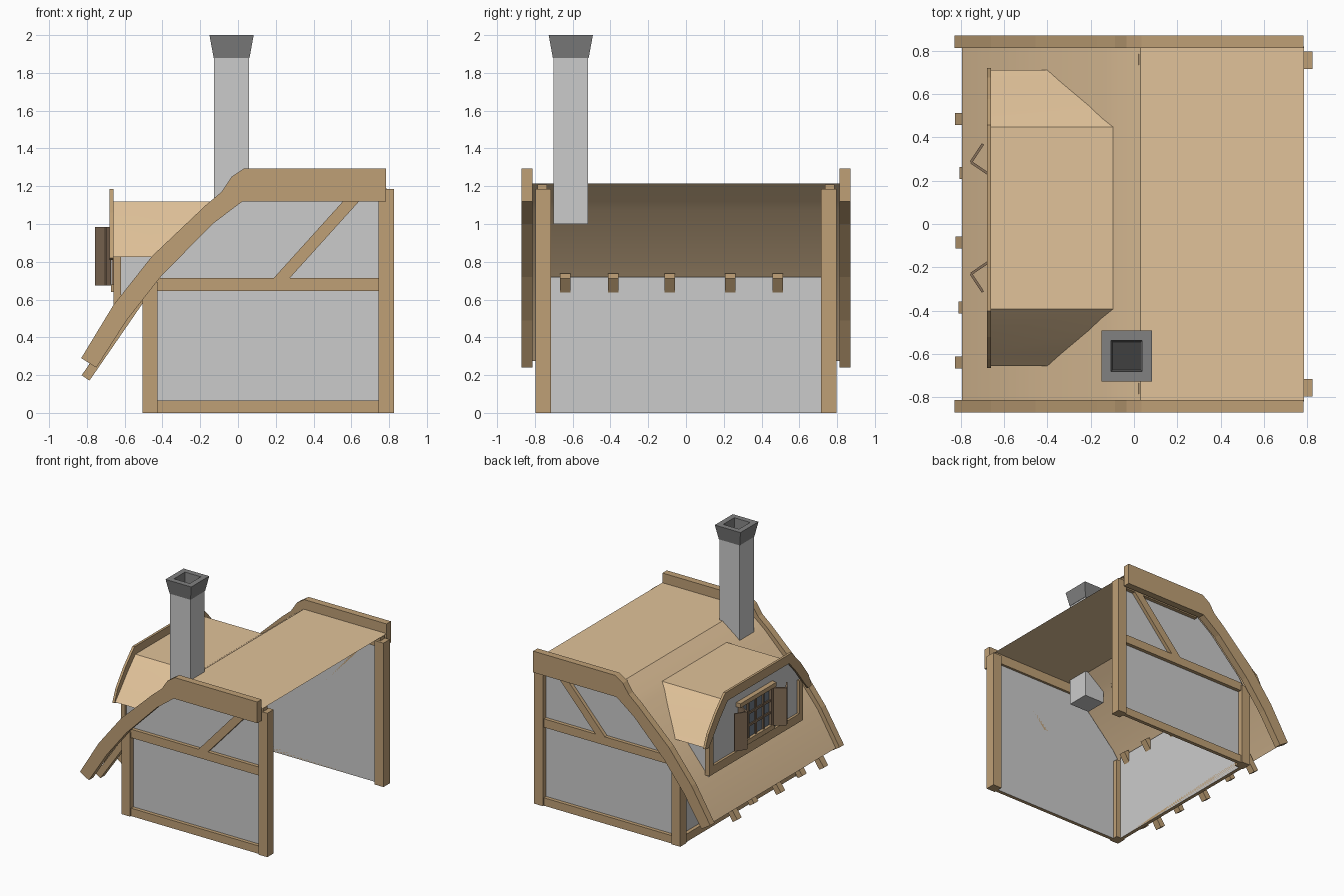
import bpy, bmesh, math
from mathutils import Vector

if "Cube" in bpy.data.objects:
    bpy.data.objects.remove(bpy.data.objects["Cube"])


def material(name, rgb):
    m = bpy.data.materials.new(name)
    m.diffuse_color = (*rgb, 1)
    m.use_nodes = True
    m.node_tree.nodes["Principled BSDF"].inputs["Base Color"].default_value = m.diffuse_color
    return m


WOOD = material("timber", (0.52, 0.35, 0.18))
ROOF = material("roof_boards", (0.75, 0.54, 0.32))
DARK = material("dark_timber", (0.24, 0.16, 0.10))
CAP = material("dark_stone", (0.22, 0.22, 0.22))
SOOT = material("soot", (0.05, 0.05, 0.05))
GLASS = material("glass", (0.16, 0.20, 0.24))


def mesh(name, verts, faces, mat=None, fix=True):
    me = bpy.data.meshes.new(name)
    me.from_pydata([tuple(v) for v in verts], [], faces)
    if fix:
        bm = bmesh.new()
        bm.from_mesh(me)
        bmesh.ops.recalc_face_normals(bm, faces=bm.faces)
        bm.to_mesh(me)
        bm.free()
    ob = bpy.data.objects.new(name, me)
    bpy.context.collection.objects.link(ob)
    if mat:
        me.materials.append(mat)
    return ob


def place(axis, p, t):
    # put a 2D point on the plane across the given axis
    return {"x": (t, p[0], p[1]), "y": (p[0], t, p[1]), "z": (p[0], p[1], t)}[axis]


def prism(name, pts, axis, a, b, mat=None):
    n = len(pts)
    v = [place(axis, p, a) for p in pts] + [place(axis, p, b) for p in pts]
    f = [tuple(range(n)), tuple(range(2 * n - 1, n - 1, -1))]
    f += [(i, (i + 1) % n, (i + 1) % n + n, i + n) for i in range(n)]
    return mesh(name, v, f, mat)


def panel(name, pts, axis, t, mat=None):
    return mesh(name, [place(axis, p, t) for p in pts], [tuple(range(len(pts)))], mat)


def box(name, x, y, z, mat=None):
    return prism(name, [(x[0], y[0]), (x[1], y[0]), (x[1], y[1]), (x[0], y[1])], "z", z[0], z[1], mat)


def bar(name, p, q, w, axis, a, b, mat):
    # straight bar of width w between two 2D points
    p, q = Vector(p), Vector(q)
    d = (q - p).normalized() * (w / 2)
    n = Vector((-d.y, d.x))
    return prism(name, [p + n, q + n, q - n, p - n], axis, a, b, mat)


def sheet(name, row_a, row_b, mat):
    n = len(row_a)
    ob = mesh(name, list(row_a) + list(row_b),
              [(i, i + 1, n + i + 1, n + i) for i in range(n - 1)], mat)
    bpy.ops.object.select_all(action="DESELECT")
    ob.select_set(True)
    bpy.context.view_layer.objects.active = ob
    bpy.ops.object.shade_smooth_by_angle(angle=math.radians(25))
    return ob


# main roof, one curved sheet
PROFILE = [(-0.795, 0.275), (-0.63, 0.55), (-0.425, 0.80), (-0.15, 1.075),
           (-0.09, 1.125), (-0.03, 1.17), (0.03, 1.215), (0.785, 1.215)]
sheet("main_roof", [(x, -0.82, z) for x, z in PROFILE], [(x, 0.82, z) for x, z in PROFILE], ROOF)


def roof_x(z):
    for (x0, z0), (x1, z1) in zip(PROFILE, PROFILE[1:]):
        if z0 <= z <= z1:
            return x0 + (x1 - x0) * (z - z0) / (z1 - z0)


# both gable ends: barge board, wall panel and timber frame
BARGE = [(-0.83, 0.29), (-0.66, 0.57), (-0.455, 0.83), (-0.17, 1.10), (-0.087, 1.17),
         (-0.034, 1.25), (0.034, 1.295), (0.784, 1.295), (0.784, 1.12), (0.024, 1.12),
         (-0.135, 1.0), (-0.41, 0.72), (-0.59, 0.49), (-0.75, 0.24)]
GABLE = [(-0.465, 0), (0.785, 0), (0.785, 1.19), (0.03, 1.19), (-0.15, 1.06), (-0.425, 0.785), (-0.465, 0.73)]
for s, side in ((-1, "front"), (1, "back")):
    prism(side + "_barge_board", BARGE, "y", s * 0.813, s * 0.87, WOOD)
    panel(side + "_wall", GABLE, "y", s * 0.755)
    post_y = sorted((s * 0.715, s * 0.797))
    beam_y = sorted((s * 0.755, s * 0.785))
    box(side + "_right_post", (0.745, 0.825), post_y, (0, 1.185), WOOD)
    box(side + "_left_post", (-0.505, -0.425), post_y, (0, 0.69), WOOD)
    box(side + "_base_beam", (-0.43, 0.75), beam_y, (0, 0.065), WOOD)
    box(side + "_middle_beam", (-0.43, 0.75), beam_y, (0.645, 0.715), WOOD)
    box(side + "_top_beam", (0.02, 0.783), sorted((s * 0.735, s * 0.785)), (1.13, 1.21), WOOD)
    prism(side + "_brace", [(0.19, 0.715), (0.275, 0.715), (0.65, 1.13), (0.565, 1.13)],
          "y", *beam_y, WOOD)

# low wall under the eaves
panel("left_wall", [(-0.72, 0), (0.72, 0), (0.72, 0.72), (-0.72, 0.72)], "x", -0.465)
box("left_base_beam", (-0.495, -0.465), (-0.72, 0.72), (0, 0.065), WOOD)

# rafters poking out below the eaves
for i, (y, ext) in enumerate([(-0.64, 0), (-0.385, 0.03), (-0.085, 0.005), (0.235, 0.04), (0.485, 0)]):
    bar(f"rafter_{i + 1}", (-0.807 + ext * 0.56, 0.185 + ext * 0.83), (-0.435, 0.725), 0.05,
        "y", y - 0.028, y + 0.028, WOOD)

# dormer, symmetric about YC
YC = 0.0275


def mirrored(half):
    return [(YC - d, z) for d, z in reversed(half)] + [(YC + d, z) for d, z in half]


shell = mirrored([(0.42, 1.12), (0.52, 1.015), (0.625, 0.89), (0.683, 0.825)])
sheet("dormer_roof", [(-0.665, y, z) for y, z in shell],
      [(roof_x(z), y, z) for y, z in shell], ROOF)
outer = mirrored([(0.43, 1.185), (0.55, 1.06), (0.65, 0.925), (0.693, 0.82)])
inner = mirrored([(0.40, 1.11), (0.50, 1.0), (0.60, 0.87), (0.65, 0.81)])
prism("dormer_trim", outer + inner[::-1], "x", -0.68, -0.66, WOOD)
panel("dormer_front_wall", mirrored([(0.41, 1.12), (0.51, 1.015), (0.59, 0.92), (0.59, 0.55)]), "x", -0.64)
for s, side in ((-1, "front"), (1, "back")):
    panel(side + "_dormer_cheek", [(-0.64, 0.54), (-0.64, 0.92), (roof_x(0.92), 0.92), (-0.425, 0.80)],
          "y", YC + s * 0.59)
    box(side + "_dormer_post", (-0.66, -0.62), sorted((YC + s * 0.56, YC + s * 0.61)), (0.57, 0.90), WOOD)
box("dormer_base_beam", (-0.66, -0.62), (YC - 0.61, YC + 0.61), (0.56, 0.63), WOOD)

# dormer window with glazing bars
box("window_glass", (-0.648, -0.642), (YC - 0.20, YC + 0.20), (0.68, 0.99), GLASS)
for s in (-1, 1):
    box("window_jamb", (-0.67, -0.64), sorted((YC + s * 0.185, YC + s * 0.21)), (0.68, 0.985), DARK)
box("window_lintel", (-0.68, -0.64), (YC - 0.235, YC + 0.235), (0.985, 1.02), WOOD)
box("window_sill", (-0.672, -0.64), (YC - 0.225, YC + 0.225), (0.64, 0.68), WOOD)
for d in (-0.1, 0, 0.1):
    box("upright_glazing_bar", (-0.66, -0.645), (YC + d - 0.009, YC + d + 0.009), (0.68, 0.985), DARK)
for z in (0.78, 0.88):
    box("cross_glazing_bar", (-0.658, -0.645), (YC - 0.19, YC + 0.19), (z - 0.009, z + 0.009), DARK)

# folding shutters
for s, side in ((-1, "front"), (1, "back")):
    hinge, fold, tip = [(x, YC + s * d) for x, d in ((-0.675, 0.205), (-0.753, 0.258), (-0.698, 0.342))]
    bar(side + "_shutter_inner", hinge, fold, 0.012, "z", 0.675, 0.985, DARK)
    bar(side + "_shutter_outer", fold, tip, 0.012, "z", 0.675, 0.985, DARK)

# chimney with flared hollow cap
CX, CY = -0.034, -0.61
box("chimney", (CX - 0.092, CX + 0.092), (CY - 0.092, CY + 0.092), (1.0, 1.88))
rings = [(0.095, 1.88), (0.117, 2.0), (0.072, 2.0), (0.065, 1.90)]
corners = [(-1, -1), (1, -1), (1, 1), (-1, 1)]
verts = [(CX + a * r, CY + b * r, z) for r, z in rings for a, b in corners]
faces = [(4 * k + i, 4 * k + (i + 1) % 4, 4 * k + 4 + (i + 1) % 4, 4 * k + 4 + i)
         for k in range(3) for i in range(4)]
mesh("chimney_cap", verts, faces + [(0, 3, 2, 1), (12, 13, 14, 15)], CAP)
panel("chimney_flue", [(CX + a * 0.0655, CY + b * 0.0655) for a, b in corners], "z", 1.905, SOOT)
